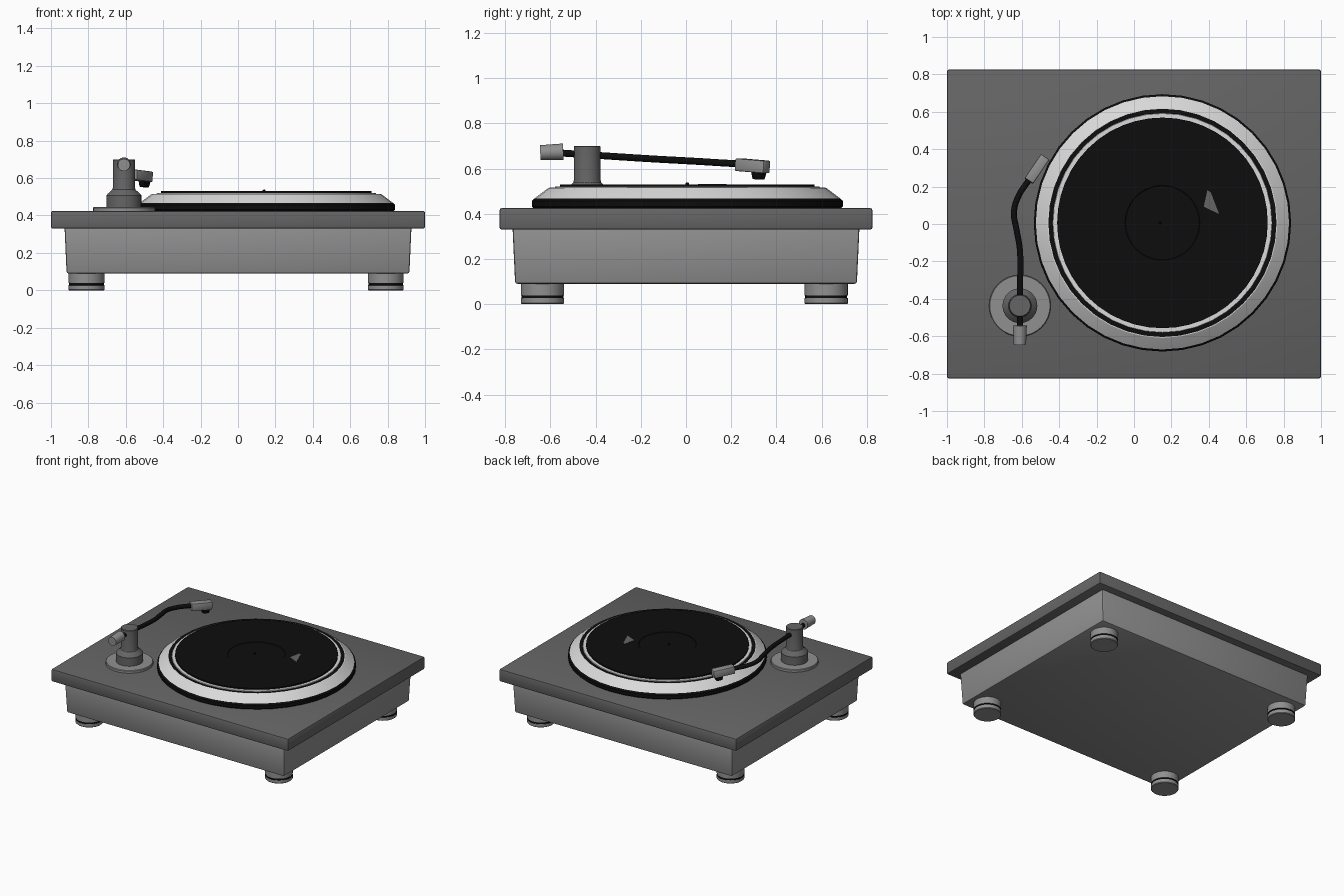
import bpy, bmesh, math
from mathutils import Matrix, Vector

if "Cube" in bpy.data.objects:
    bpy.data.objects.remove(bpy.data.objects["Cube"], do_unlink=True)


def material(name, v):
    m = bpy.data.materials.new(name)
    m.use_nodes = True
    m.diffuse_color = (v, v, v, 1)
    m.node_tree.nodes["Principled BSDF"].inputs["Base Color"].default_value = (v, v, v, 1)
    return m


DARK = material("dark grey", 0.13)
GREY = material("mid grey", 0.28)
LIGHT = material("light silver", 0.70)
BLACK = material("black", 0.004)


def finish(name, bm, mats, smooth=True):
    bmesh.ops.recalc_face_normals(bm, faces=bm.faces)
    me = bpy.data.meshes.new(name)
    bm.to_mesh(me)
    bm.free()
    for m in mats:
        me.materials.append(m)
    ob = bpy.data.objects.new(name, me)
    bpy.context.collection.objects.link(ob)
    if smooth:
        bpy.ops.object.select_all(action='DESELECT')
        ob.select_set(True)
        bpy.context.view_layer.objects.active = ob
        bpy.ops.object.shade_smooth_by_angle(angle=math.radians(25))
    return ob


def lathe(name, profile, center, mats, bands=None, sides=32):
    """Turn (radius, z) points round z; bands gives a material index per segment."""
    bm = bmesh.new()
    rings = []
    for r, z in profile:
        rings.append([bm.verts.new((center[0] + r * math.cos(2 * math.pi * i / sides),
                                    center[1] + r * math.sin(2 * math.pi * i / sides), z))
                      for i in range(sides)])
    for k in range(len(rings) - 1):
        a, b = rings[k], rings[k + 1]
        for i in range(sides):
            j = (i + 1) % sides
            f = bm.faces.new((a[i], a[j], b[j], b[i]))
            f.material_index = bands[k] if bands else 0
    bm.faces.new(rings[0]).material_index = bands[0] if bands else 0
    bm.faces.new(rings[-1]).material_index = bands[-1] if bands else 0
    return finish(name, bm, mats)


def box(name, size, mat, bottom=(1, 1), bevel=0.01, matrix=Matrix()):
    """Bevelled box whose underside is scaled in x and y."""
    bm = bmesh.new()
    bmesh.ops.create_cube(bm, size=1)
    for v in bm.verts:
        s = bottom if v.co.z < 0 else (1, 1)
        v.co = Vector((v.co.x * size[0] * s[0], v.co.y * size[1] * s[1], v.co.z * size[2]))
    bmesh.ops.bevel(bm, geom=bm.edges[:], offset=bevel, segments=2, affect='EDGES', profile=0.5)
    bm.transform(matrix)
    return finish(name, bm, [mat])


# Plinth: overhanging top plate on a slightly tapered body
box("top_plate", (2.0, 1.65, 0.095), DARK, matrix=Matrix.Translation((0, 0, 0.3775)))
box("body", (1.855, 1.535, 0.25), GREY, bottom=(0.988, 0.985),
    matrix=Matrix.Translation((0, 0, 0.215)))

# Feet with a dark band
for sx, x in (("right", -0.81), ("left", 0.79)):
    for sy, y in (("front", -0.635), ("back", 0.62)):
        lathe(f"foot_{sy}_{sx}",
              [(0.092, 0), (0.096, 0.004), (0.096, 0.027), (0.093, 0.028), (0.093, 0.038),
               (0.096, 0.039), (0.096, 0.095)],
              (x, y), [GREY, BLACK], [0, 0, 1, 1, 1, 0])

# Platter: black rim, silver slope, black groove, silver inner ring
P = (0.152, 0.006)
lathe("platter",
      [(0.675, 0.42), (0.688, 0.432), (0.688, 0.457), (0.677, 0.467), (0.615, 0.514),
       (0.610, 0.515), (0.587, 0.515), (0.585, 0.520), (0.555, 0.520)],
      P, [BLACK, LIGHT], [0, 0, 0, 1, 1, 0, 1, 1], sides=40)
lathe("record", [(0.563, 0.519), (0.563, 0.530), (0.20, 0.530), (0.197, 0.527), (0.19, 0.527)],
      P, [BLACK], sides=48)
lathe("spindle", [(0.008, 0.52), (0.008, 0.535), (0.004, 0.538)], (0.14, 0.006), [BLACK], sides=12)

# Small grey mark lying on the record
bm = bmesh.new()
low = bm.faces.new([bm.verts.new((x, y, 0.529)) for x, y in
                    ((0.392, 0.18), (0.373, 0.092), (0.455, 0.054), (0.41, 0.17))])
ext = bmesh.ops.extrude_face_region(bm, geom=[low])
bmesh.ops.translate(bm, vec=(0, 0, 0.003),
                    verts=[g for g in ext["geom"] if isinstance(g, bmesh.types.BMVert)])
finish("record_mark", bm, [DARK], smooth=False)

# Tonearm base and post
T = (-0.61, -0.437)
lathe("tonearm_base", [(0.165, 0.42), (0.165, 0.441), (0.161, 0.445)], T, [GREY])
lathe("tonearm_post",
      [(0.093, 0.44), (0.093, 0.508), (0.088, 0.515), (0.062, 0.538), (0.059, 0.55),
       (0.059, 0.697), (0.056, 0.70)], T, [DARK])

# Curved arm tube
path = [(-0.61, -0.56, 0.669), (-0.61, -0.36, 0.656), (-0.61, -0.14, 0.642),
        (-0.628, -0.03, 0.636), (-0.642, 0.06, 0.631), (-0.622, 0.14, 0.626),
        (-0.555, 0.245, 0.620)]
cu = bpy.data.curves.new("tonearm", 'CURVE')
cu.dimensions = '3D'
cu.bevel_depth = 0.016
cu.bevel_resolution = 3
cu.resolution_u = 6
cu.use_fill_caps = True
sp = cu.splines.new('BEZIER')
sp.bezier_points.add(len(path) - 1)
for bp, p in zip(sp.bezier_points, path):
    bp.co = p
    bp.handle_left_type = bp.handle_right_type = 'AUTO'
cu.materials.append(BLACK)
arm = bpy.data.objects.new("tonearm", cu)
bpy.context.collection.objects.link(arm)
bpy.ops.object.select_all(action='DESELECT')
arm.select_set(True)
bpy.context.view_layer.objects.active = arm
bpy.ops.object.convert(target='MESH')

# Counterweight: a cone along y, wider towards the post
bm = bmesh.new()
bmesh.ops.create_cone(bm, cap_ends=True, segments=24, radius1=0.037, radius2=0.033, depth=0.102,
                      matrix=Matrix.Translation((-0.61, -0.594, 0.672))
                      @ Matrix.Rotation(math.radians(92), 4, 'X'))
finish("counterweight", bm, [GREY])

# Headshell and cartridge, turned towards the record
head = (Matrix.Translation((-0.519, 0.294, 0.612)) @ Matrix.Rotation(math.radians(-34), 4, 'Z')
        @ Matrix.Rotation(math.radians(-4), 4, 'X'))
box("headshell", (0.054, 0.155, 0.056), GREY, bevel=0.006, matrix=head)
box("cartridge", (0.044, 0.062, 0.04), BLACK, bottom=(0.8, 0.7), bevel=0.004,
    matrix=head @ Matrix.Translation((0, 0.036, -0.038)))
